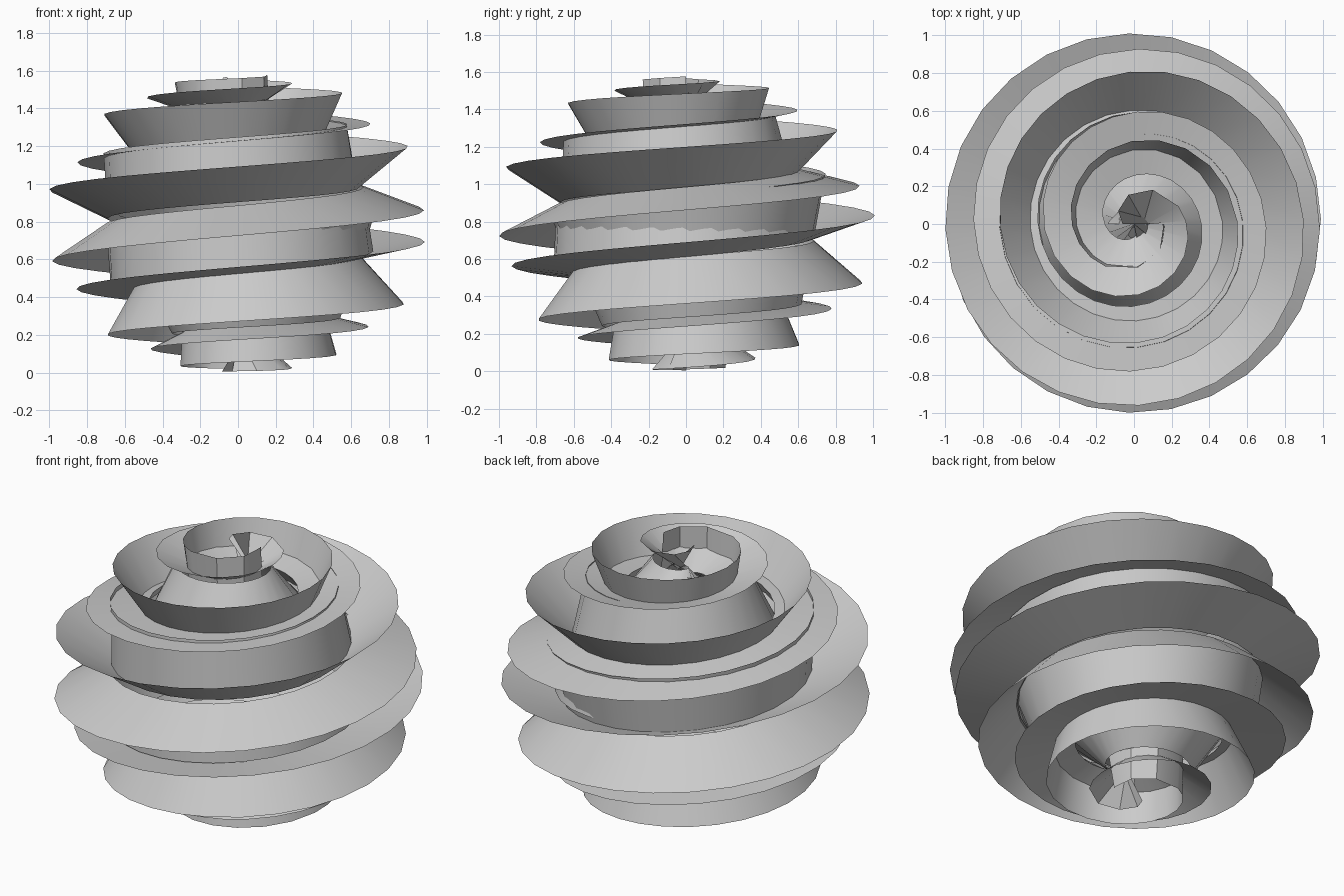
import bpy, bmesh
from math import sin, cos, pi, radians

if "Cube" in bpy.data.objects:
    bpy.data.objects.remove(bpy.data.objects["Cube"])

# Outer rim of each ribbon: (radius, height) at every half turn, bottom to top
RIM_UP = [(0.06, 0.005), (0.28, 0.02), (0.46, 0.12), (0.69, 0.24), (0.855, 0.44), (0.99, 0.69),
          (1.0, 0.97), (0.90, 1.20), (0.71, 1.37), (0.55, 1.485), (0.33, 1.54), (0.15, 1.577)]
# The second one is listed upside down
RIM_DOWN = [(0.06, 0.01), (0.28, 0.04), (0.48, 0.115), (0.70, 0.255), (0.85, 0.46), (0.985, 0.715),
            (0.985, 0.985), (0.88, 1.215), (0.69, 1.38), (0.52, 1.485), (0.30, 1.545), (0.14, 1.567)]
HEIGHT = 1.577
ARM = 0.345          # width of each leaf of the folded ribbon
FOLD = radians(60)   # angle between the two leaves


def spline(vals, t):
    """Catmull-Rom value at t, with straight extension at the ends."""
    v = [2 * vals[0] - vals[1]] + vals + [2 * vals[-1] - vals[-2]]
    i = min(int(t), len(vals) - 2)
    u = t - i
    a, b, c, d = v[i:i + 4]
    return b + 0.5 * u * (c - a + u * (2 * a - 5 * b + 4 * c - d + u * (3 * (b - c) + d - a)))


def section(rim, t, lean):
    """Rim, fold and inner edge of the V section, t in half turns."""
    r, z = spline([p[0] for p in rim], t), spline([p[1] for p in rim], t)
    tilt = radians(-57 + lean + 13.4 * t)
    fr, fz = r - ARM * cos(tilt), z - ARM * sin(tilt)
    wr, wz = fr + ARM * cos(tilt + FOLD), fz + ARM * sin(tilt + FOLD)
    ang = pi * (t - 1)
    return [(q * cos(ang), q * sin(ang), h) for q, h in ((r, z), (fr, fz), (wr, wz))]


def ribbon(name, rim, lean, flipped):
    bm = bmesh.new()
    last = len(rim) - 1
    t, rows = 0.0, []
    while True:
        pts = section(rim, t, lean)
        if flipped:   # half turn about the x axis
            pts = [(x, -y, HEIGHT - z) for x, y, z in pts]
        rows.append([bm.verts.new(p) for p in pts])
        if t >= last:
            break
        # coarser steps near the poles
        near = min(t, last - t)
        t = min(last, t + (0.22 if near < 0.7 else 0.1 if near < 2 else 1 / 14))
    for a, b in zip(rows, rows[1:]):
        for j in (0, 1):
            bm.faces.new((a[j], b[j], b[j + 1], a[j + 1]))
    me = bpy.data.meshes.new(name)
    bm.to_mesh(me)
    bm.free()
    ob = bpy.data.objects.new(name, me)
    bpy.context.collection.objects.link(ob)
    bpy.context.view_layer.objects.active = ob
    ob.select_set(True)
    bpy.ops.object.shade_smooth_by_angle(angle=radians(30))
    ob.select_set(False)


# Two interlocking spiral ribbons
ribbon("upward_spiral_ribbon", RIM_UP, 3, False)
ribbon("downward_spiral_ribbon", RIM_DOWN, 11, True)
